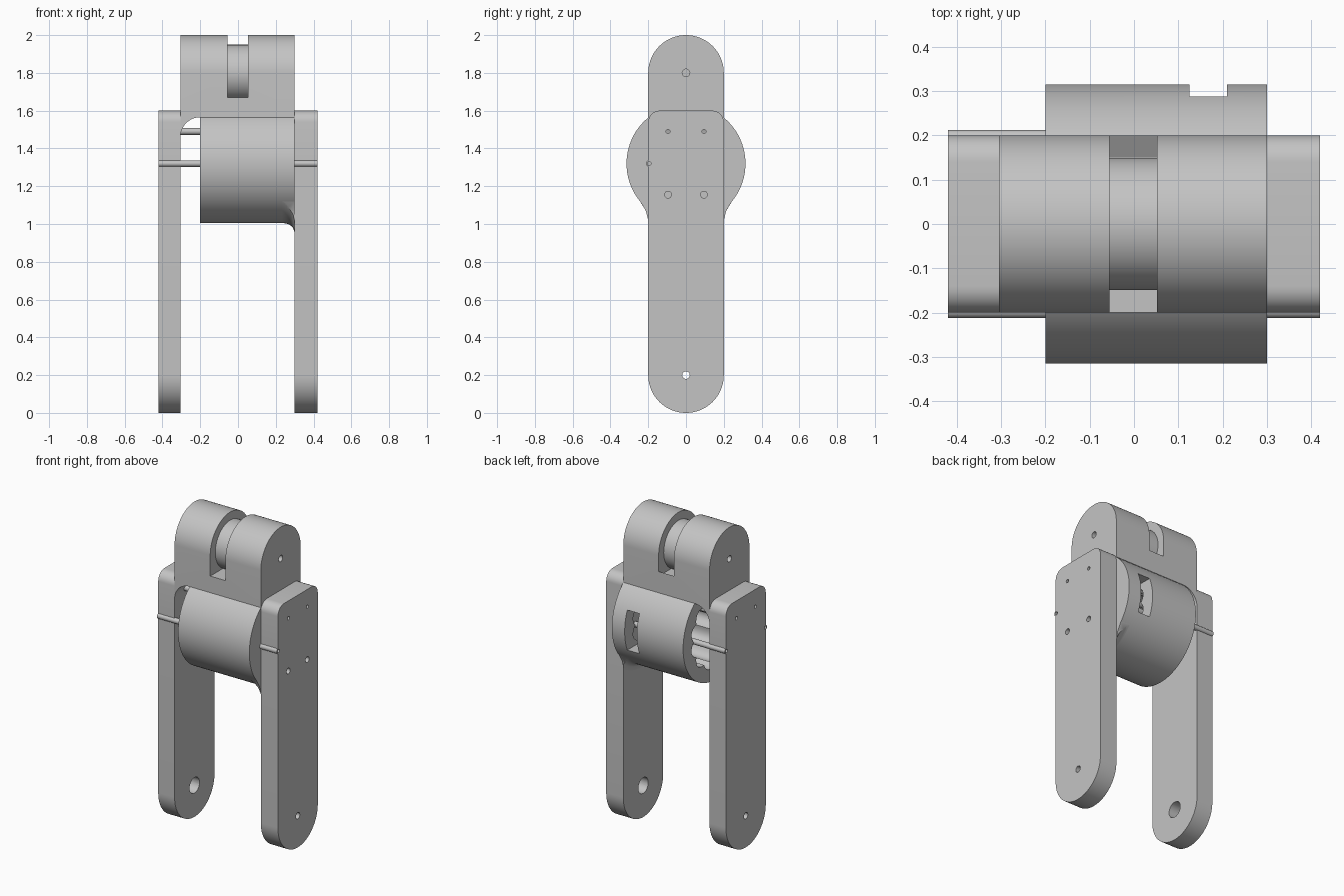
import bpy, bmesh
from math import sin, cos, pi, sqrt

cube = bpy.data.objects.get("Cube")
if cube:
    bpy.data.objects.remove(cube, do_unlink=True)

grey = bpy.data.materials.new("plain grey")
grey.use_nodes = True
grey.diffuse_color = (0.55, 0.55, 0.55, 1)
grey.node_tree.nodes["Principled BSDF"].inputs["Base Color"].default_value = (0.55, 0.55, 0.55, 1)

HUB_Z, HUB_R = 1.32, 0.315
IN_L, IN_R, OUT = -0.305, 0.3, 0.42
parts = []


def make(name, rings):
    """Solid skinned through a list of equal-length rings, capped at both ends."""
    bm = bmesh.new()
    loops = [[bm.verts.new(p) for p in ring] for ring in rings]
    n = len(loops[0])
    for a, b in zip(loops, loops[1:]):
        for i in range(n):
            j = (i + 1) % n
            bm.faces.new((a[i], a[j], b[j], b[i]))
    bm.faces.new(loops[0])
    bm.faces.new(loops[-1])
    bmesh.ops.recalc_face_normals(bm, faces=bm.faces)
    mesh = bpy.data.meshes.new(name)
    bm.to_mesh(mesh)
    bm.free()
    mesh.materials.append(grey)
    ob = bpy.data.objects.new(name, mesh)
    bpy.context.collection.objects.link(ob)
    parts.append(ob)
    return ob


def prism(name, profile, x0, x1):
    """Extrude a (y, z) profile along x."""
    return make(name, [[(x, y, z) for y, z in profile] for x in (x0, x1)])


def arc(cy, cz, r, a0, a1, n):
    return [(cy + r * cos(a0 + (a1 - a0) * i / n), cz + r * sin(a0 + (a1 - a0) * i / n))
            for i in range(n + 1)]


def circle(cy, cz, r, n=24):
    return arc(cy, cz, r, 0, 2 * pi, n)[:-1]


def rod(y, z, r, x0, x1, name="cutter", n=24):
    return prism(name, circle(y, z, r, n), x0, x1)


def box(y0, y1, z0, z1):
    return [(y0, z0), (y1, z0), (y1, z1), (y0, z1)]


def boolean(ob, cutters, operation='DIFFERENCE'):
    for c in cutters:
        mod = ob.modifiers.new("cut", 'BOOLEAN')
        mod.operation, mod.solver, mod.object = operation, 'EXACT', c
        deps = bpy.context.evaluated_depsgraph_get()
        mesh = bpy.data.meshes.new_from_object(ob.evaluated_get(deps))
        ob.modifiers.clear()
        ob.data = mesh
        parts.remove(c)
        bpy.data.objects.remove(c, do_unlink=True)


# Side legs with rounded foot, softened top corners and drilled holes
leg = (arc(0, 0.2, 0.2, pi, 2 * pi, 40) + arc(0.14, 1.54, 0.06, 0, pi / 2, 8)
       + arc(-0.14, 1.54, 0.06, pi / 2, pi, 8))
for name, inner, s in (("left_leg", IN_R, 1), ("right_leg", IN_L, -1)):
    ob = prism(name, leg, inner, s * OUT)
    cutters = [rod(0, 0.2, 0.02, s * 0.2, s * 0.5),
               rod(0, 0.2, 0.05, s * 0.2, inner + s * 0.07),
               rod(-0.195, HUB_Z, 0.017, s * 0.2, s * 0.5)]
    cutters += [rod(y, 1.49, 0.018, s * 0.2, s * 0.5) for y in (-0.095, 0.095)]
    if s > 0:
        cutters += [rod(y, 1.155, 0.018, 0.2, 0.5) for y in (-0.095, 0.095)]
    else:
        cutters.append(rod(0.195, HUB_Z, 0.017, -0.2, -0.5))
    boolean(ob, cutters)

# Hub: drum open on one end, scalloped cavity, window in the back wall
hub = rod(0, HUB_Z, HUB_R, -0.2, IN_R, "hub", 96)
scallop = []
for i in range(144):
    a = 2 * pi * i / 144
    r = 0.21 + 0.027 * abs(sin(6 * a))
    scallop.append((r * cos(a), HUB_Z + r * sin(a)))
boolean(hub, [prism("cutter", scallop, -0.3, 0.22),
              prism("cutter", box(0.15, 0.4, HUB_Z - 0.127, HUB_Z + 0.127), 0.125, 0.21)]
        + [rod(y, z, 0.018, 0.18, 0.4) for y in (-0.095, 0.095) for z in (1.155, 1.49)])

# Flared blend from the hub into the leg
rings = []
for i in range(9):
    t = i / 8
    r = HUB_R + 0.05 * (1 - sqrt(max(0, 1 - t * t)))
    rings.append([(0.235 + 0.065 * t, y, z) for y, z in circle(0, HUB_Z, r, 96)])
flare = make("hub_flare", rings)
flank = [(0.2, 0.9), (0.2, 1.02), (0.213, 1.07), (0.243, 1.12)]
clip = prism("cutter", flank + [(-y, z) for y, z in reversed(flank)], 0.1, 0.4)
boolean(flare, [clip], 'INTERSECT')

# Upper knuckle with slot and roller
knuckle = prism("knuckle", [(-0.2, 1.565), (0.2, 1.565)] + arc(0, 1.8, 0.2, 0, pi, 48), IN_L, IN_R)
slot = [(-0.3, 1.67), (0.15, 1.67), (0.2, 1.7), (0.3, 1.76), (0.3, 2.1), (-0.3, 2.1)]
boolean(knuckle, [prism("cutter", slot, -0.055, 0.052),
                  rod(0, 1.8, 0.02, -0.5, -0.1), rod(0, 1.8, 0.02, 0.1, 0.5)])
rod(0, 1.8, 0.149, -0.055, 0.052, "roller", 64)

# Concave web joining the knuckle underside to the leg
web = [(IN_L, 1.565)] + arc(-0.2, 1.46, 0.105, pi / 2, pi, 12)
make("knuckle_web", [[(x, y, z) for x, z in web] for y in (-0.2, 0.2)])


# Hollow pins
def tube(name, y, z, r, x0, x1):
    ob = rod(y, z, r, x0, x1, name)
    boolean(ob, [rod(y, z, r * 0.6, x0 - 0.1, x1 + 0.1)])


tube("front_pin", -0.195, HUB_Z, 0.017, -OUT, OUT)
tube("back_pin", 0.195, HUB_Z, 0.017, -OUT, 0.22)
tube("front_upper_pin", -0.095, 1.49, 0.018, -OUT, OUT)
tube("back_upper_pin", 0.095, 1.49, 0.018, -OUT, OUT)

# Smooth shading with crisp edges
bpy.ops.object.select_all(action='DESELECT')
for ob in parts:
    ob.select_set(True)
bpy.context.view_layer.objects.active = parts[0]
bpy.ops.object.shade_smooth_by_angle(angle=pi / 6)
